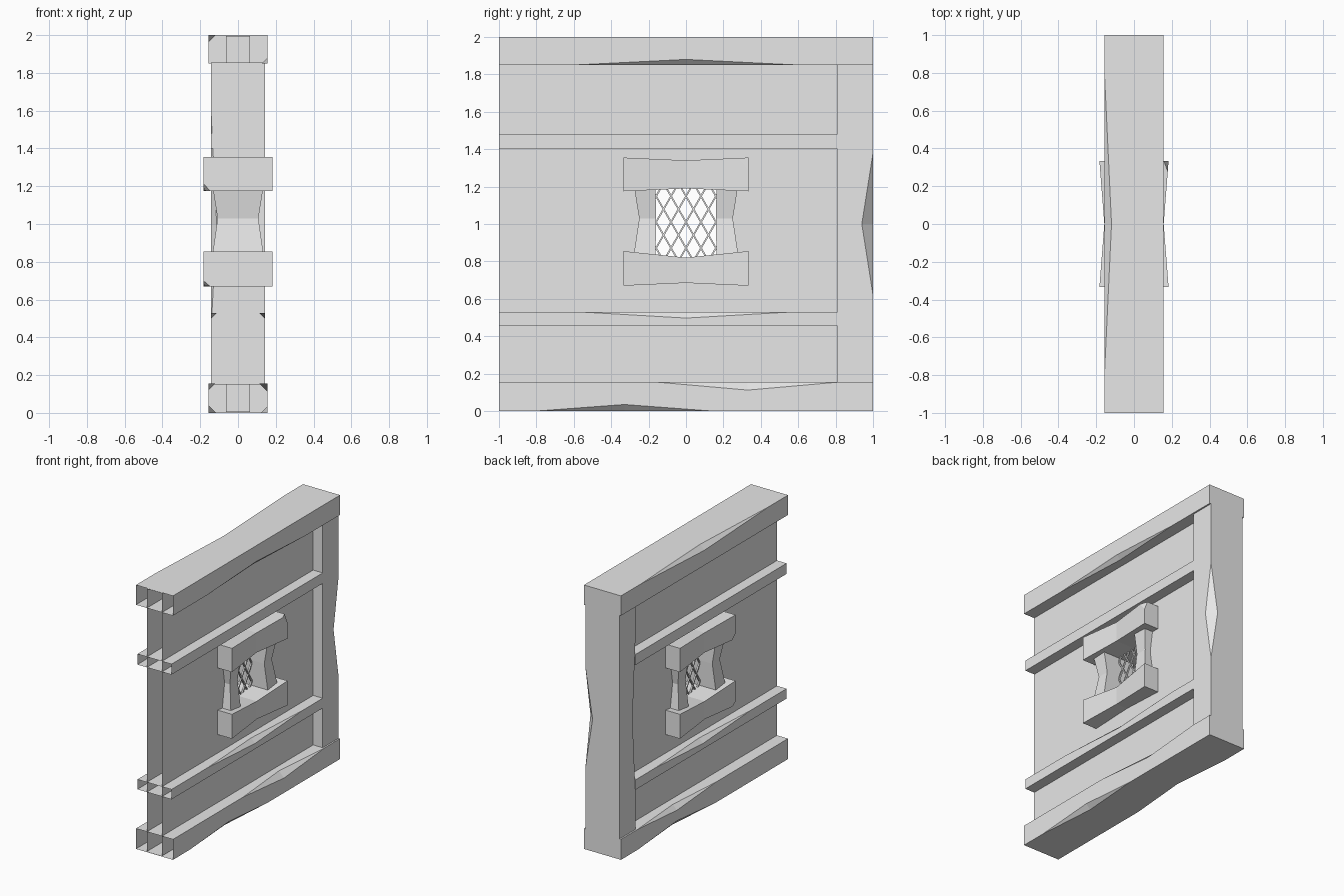
import bpy, bmesh
from math import tan, radians
from mathutils import Vector

cube = bpy.data.objects.get("Cube")
if cube:
    bpy.data.objects.remove(cube, do_unlink=True)

grey = bpy.data.materials.new("plain_grey")
grey.use_nodes = True
grey.diffuse_color = (0.8, 0.8, 0.8, 1)
grey.node_tree.nodes["Principled BSDF"].inputs["Base Color"].default_value = (0.8, 0.8, 0.8, 1)


def finish(name, bm):
    bmesh.ops.recalc_face_normals(bm, faces=bm.faces)
    mesh = bpy.data.meshes.new(name)
    bm.to_mesh(mesh)
    bm.free()
    mesh.materials.append(grey)
    ob = bpy.data.objects.new(name, mesh)
    bpy.context.scene.collection.objects.link(ob)
    return ob


def loft(name, rings, corners=()):
    """Closed block through four-point rings, with optional cut corners."""
    bm = bmesh.new()
    loops = [[bm.verts.new(p) for p in ring] for ring in rings]
    for a, b in zip(loops, loops[1:]):
        for i in range(4):
            j = (i + 1) % 4
            bm.faces.new((a[i], a[j], b[j], b[i]))
    bm.faces.new(loops[0])
    bm.faces.new(loops[-1])
    bmesh.ops.recalc_face_normals(bm, faces=bm.faces)
    for corner, size in corners:
        c = Vector(corner)
        n = Vector([(1 if v > 0 else -1) / s for v, s in zip(corner[:2], size[:2])]
                   + [(1 if size[2] > 0 else -1) / abs(size[2])])
        p = c - Vector((0, 0, size[2]))
        cut = bmesh.ops.bisect_plane(bm, geom=bm.verts[:] + bm.edges[:] + bm.faces[:],
                                     plane_co=p, plane_no=n, clear_outer=True)
        edges = [g for g in cut["geom_cut"] if isinstance(g, bmesh.types.BMEdge)]
        bmesh.ops.holes_fill(bm, edges=edges, sides=0)
    return finish(name, bm)


def box(name, hx, y0, y1, z0, z1):
    return loft(name, [[(-hx, y, z0), (hx, y, z0), (hx, y, z1), (-hx, y, z1)]
                       for y in (y0, y1)])


def carve(ob, cutters, open_end=True):
    """Subtract the cutters, then leave the near end of the part open."""
    for c in cutters:
        mod = ob.modifiers.new("cut", "BOOLEAN")
        mod.operation = "DIFFERENCE"
        mod.solver = "EXACT"
        mod.object = c
    dg = bpy.context.evaluated_depsgraph_get()
    mesh = bpy.data.meshes.new_from_object(ob.evaluated_get(dg))
    ob.modifiers.clear()
    ob.data = mesh
    for c in cutters:
        bpy.data.objects.remove(c, do_unlink=True)
    if open_end:
        bm = bmesh.new()
        bm.from_mesh(mesh)
        ends = [f for f in bm.faces if f.calc_center_median().y < -0.999]
        bmesh.ops.delete(bm, geom=ends, context="FACES")
        bm.to_mesh(mesh)
        bm.free()


def chip(a, b, p, q):
    """Wedge that knocks a shallow dent out of edge a-b, reaching p and q."""
    a, b, p, q = map(Vector, (a, b, p, q))
    d = (p - q) * 0.5
    bm = bmesh.new()
    for co in (a, b, p + d, q - d):
        bm.verts.new(co)
    bmesh.ops.convex_hull(bm, input=bm.verts[:])
    ob = finish("chip", bm)
    ob.hide_render = True
    return ob


def long_chip(x, z, inward, mid, half):
    """Dent in an edge that runs along y; inward is the z step into the part."""
    side = 1 if x > 0 else -1
    return chip((x, mid - half, z), (x, mid + half, z),
                (x, mid, z + inward), (x - side * abs(inward), mid, z))


# Hollow wall panel with the window opening
panel = box("wall_panel", 0.063, -1, 0.9, 0.005, 1.995)
carve(panel, [box("opening", 0.2, -0.2, 0.2, 0.8, 1.21)])

# Top and bottom beams
BX = 0.155
top = box("top_beam", BX, -1, 1, 1.85, 2)
carve(top, [long_chip(BX, 1.85, 0.03, 0, 0.6), long_chip(-BX, 2, -0.036, 0, 0.77)])
bottom = box("bottom_beam", BX, -1, 1, 0, 0.155)
carve(bottom, [long_chip(BX, 0, 0.035, -0.33, 0.47),
               long_chip(-BX, 0, 0.04, 0.33, 0.47),
               long_chip(BX, 0.155, -0.043, 0.33, 0.49),
               long_chip(-BX, 0.155, -0.035, 0.33, 0.47)])

# Corner column
CX = 0.143
column = box("column", CX, 0.81, 1, 0.15, 1.855)
carve(column, [chip((CX, 1, 0.62), (CX, 1, 1.38), (CX, 0.94, 1), (CX - 0.06, 1, 1)),
               chip((-CX, 0.81, 0.43), (-CX, 0.81, 1.6),
                    (-CX, 0.845, 1), (-CX + 0.03, 0.81, 1))], open_end=False)

# Horizontal rails
upper = box("upper_rail", CX, -1, 0.81, 1.4, 1.48)
carve(upper, [])
lower = box("lower_rail", CX, -1, 0.81, 0.455, 0.53)
carve(lower, [long_chip(s * CX, 0.53, -0.033, 0, 0.57) for s in (-1, 1)])


# Window lintel and sill, pinched in the middle
def pinched(name, z0, z1, mid0, mid1, corners):
    rings = []
    for y in (-0.333, 0, 0.333):
        hx, lo, hi = (0.183, z0, z1) if y else (0.157, mid0, mid1)
        rings.append([(-hx, y, lo), (hx, y, lo), (hx, y, hi), (-hx, y, hi)])
    return loft(name, rings, corners)


pinched("window_lintel", 1.175, 1.355, 1.19, 1.34,
        [((0.183, 0.333, 1.355), (0.025, 0.07, 0.065)),
         ((-0.183, -0.333, 1.175), (0.035, 0.04, -0.04))])
pinched("window_sill", 0.67, 0.855, 0.685, 0.82,
        [((-0.183, -0.333, 0.67), (0.035, 0.04, -0.03))])

# Window posts, waisted at mid height
for side, label in ((1, "back"), (-1, "front")):
    rings = []
    for z, hx, inner, outer in ((0.82, 0.138, 0.163, 0.282),
                                (1.03, 0.108, 0.16, 0.25),
                                (1.2, 0.135, 0.163, 0.278)):
        rings.append([(-hx, side * inner, z), (hx, side * inner, z),
                      (hx, side * outer, z), (-hx, side * outer, z)])
    loft(label + "_window_post", rings)

# Diamond lattice of thin slanted bars, clipped to the opening
Y, Z0, Z1, W, D = 0.17, 0.815, 1.2, 0.005, 0.006
slope = tan(radians(30))
for lean in (-1, 1):
    for i in range(-5, 6):
        base = i * 0.08
        ends = []
        for z in (Z0, Z1):
            y = base + lean * slope * (z - 1.01)
            yc = max(-Y, min(Y, y))
            ends.append((yc, z + (yc - y) * lean / slope))
        (ya, za), (yb, zb) = ends
        if zb - za < 0.01:
            continue
        loft("lattice_bar", [[(-D, y - W, z), (D, y - W, z), (D, y + W, z), (-D, y + W, z)]
                             for y, z in ((ya, za), (yb, zb))])
